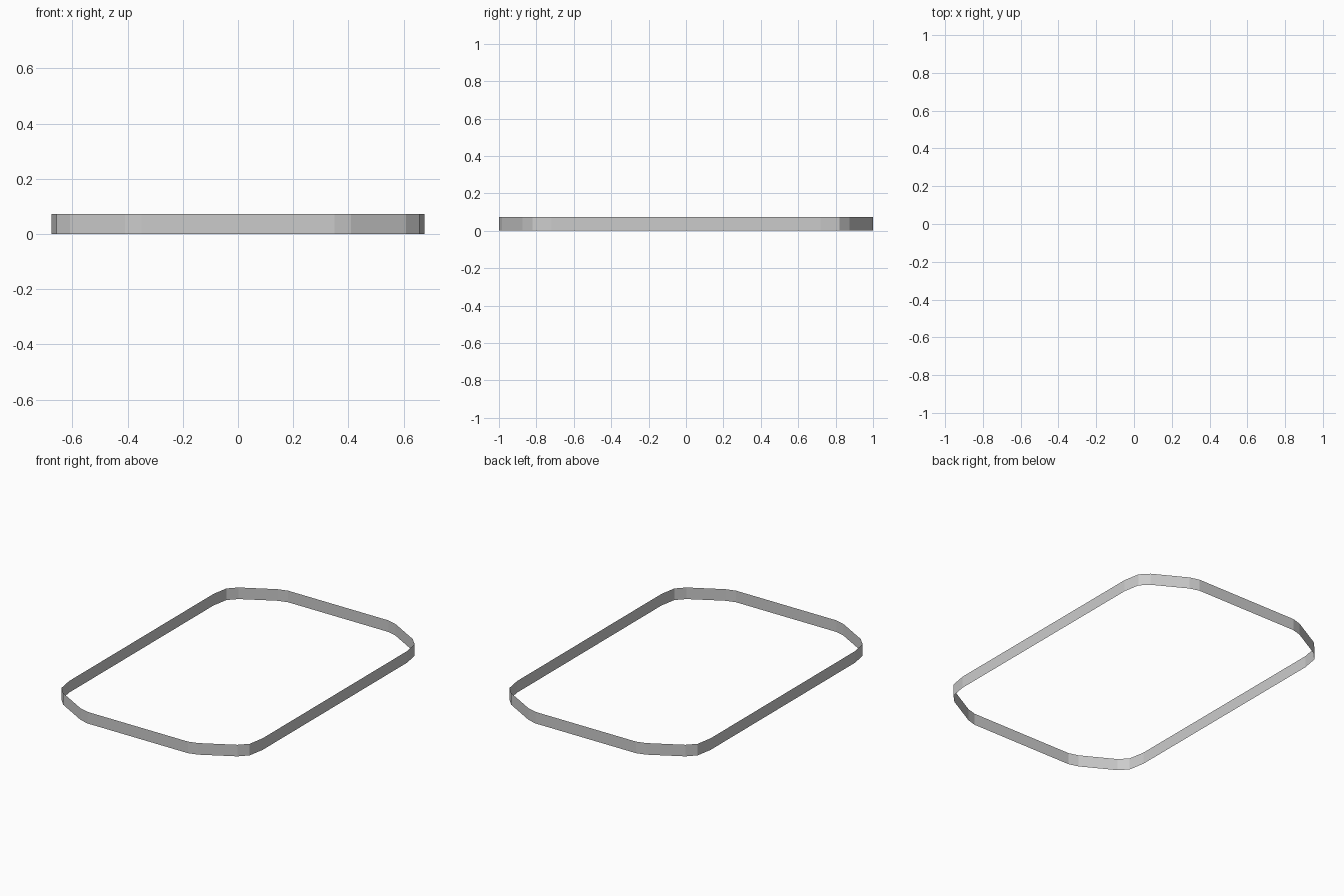
import bpy, bmesh

if "Cube" in bpy.data.objects:
    bpy.data.objects.remove(bpy.data.objects["Cube"])

# Corner profile of the rounded rectangular outline (first quadrant)
CORNER = [(0.675, 0.72), (0.657, 0.822), (0.608, 0.873), (0.41, 0.983), (0.35, 1.0)]
HEIGHT = 0.073


def outline():
    c, r = CORNER, CORNER[::-1]
    return (c + [(-x, y) for x, y in r]
            + [(-x, -y) for x, y in c] + [(x, -y) for x, y in r])


# Thin open band: closed outline swept straight up
bm = bmesh.new()
ring = [bm.verts.new((x, y, 0)) for x, y in outline()]
edges = [bm.edges.new((ring[i], ring[(i + 1) % len(ring)])) for i in range(len(ring))]
new = bmesh.ops.extrude_edge_only(bm, edges=edges)["geom"]
top = [v for v in new if isinstance(v, bmesh.types.BMVert)]
bmesh.ops.translate(bm, verts=top, vec=(0, 0, HEIGHT))

# Face all sides outward
bm.normal_update()
for f in bm.faces:
    if f.normal.dot(f.calc_center_median()) < 0:
        f.normal_flip()

mesh = bpy.data.meshes.new("rim_band")
bm.to_mesh(mesh)
bm.free()
band = bpy.data.objects.new("rim_band", mesh)
bpy.context.collection.objects.link(band)
